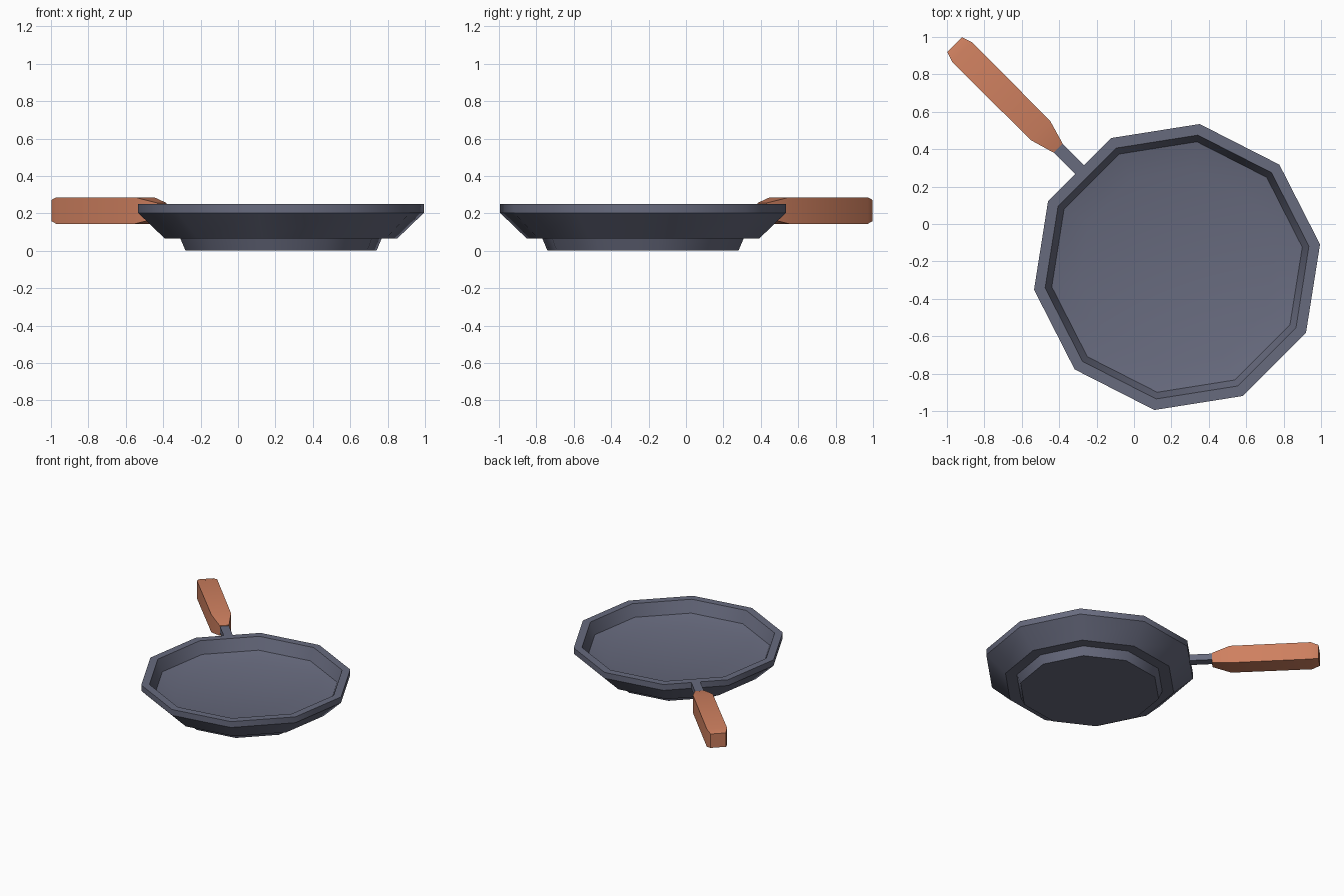
import bpy, bmesh, math
from mathutils import Matrix, Vector

if "Cube" in bpy.data.objects:
    bpy.data.objects.remove(bpy.data.objects["Cube"])


def material(name, rgb):
    m = bpy.data.materials.new(name)
    m.diffuse_color = (*rgb, 1)
    m.use_nodes = True
    m.node_tree.nodes["Principled BSDF"].inputs["Base Color"].default_value = m.diffuse_color
    return m


iron = material("slate iron", (0.136, 0.145, 0.208))
wood = material("orange wood", (0.62, 0.215, 0.115))


def loft(name, rings, mat, matrix):
    """Skin a list of equal-length point rings and cap both ends."""
    bm = bmesh.new()
    loops = [[bm.verts.new(p) for p in ring] for ring in rings]
    n = len(loops[0])
    for a, b in zip(loops, loops[1:]):
        for i in range(n):
            j = (i + 1) % n
            bm.faces.new((a[i], a[j], b[j], b[i]))
    bm.faces.new(loops[0][::-1])
    bm.faces.new(loops[-1])
    bmesh.ops.recalc_face_normals(bm, faces=bm.faces)
    me = bpy.data.meshes.new(name)
    bm.to_mesh(me)
    bm.free()
    me.materials.append(mat)
    ob = bpy.data.objects.new(name, me)
    bpy.context.collection.objects.link(ob)
    ob.matrix_world = matrix
    bpy.ops.object.select_all(action='DESELECT')
    ob.select_set(True)
    bpy.context.view_layer.objects.active = ob
    bpy.ops.object.shade_smooth_by_angle(angle=math.radians(40))
    return ob


def ten_gon(r, z):
    return [Vector((r * math.cos(math.radians(9 + 36 * i)),
                    r * math.sin(math.radians(9 + 36 * i)), z)) for i in range(10)]


def box_ring(t, w, z0, z1):
    """Rectangle across the handle axis at distance t."""
    return [Vector((t, -w, z0)), Vector((t, w, z0)), Vector((t, w, z1)), Vector((t, -w, z1))]


# Pan: foot, step, sloping side, rim band, inner wall, floor
profile = [(0.517, 0), (0.545, 0.066), (0.63, 0.066), (0.774, 0.203), (0.774, 0.25),
           (0.714, 0.25), (0.678, 0.155), (0.53, 0.12)]
loft("pan", [ten_gon(r, z) for r, z in profile], iron,
     Matrix.Translation((0.23, -0.23, 0)))

# Neck and grip run along the back-left diagonal
diagonal = Matrix.Rotation(math.radians(135), 4, 'Z')
loft("handle_neck", [box_ring(t, 0.033, 0.2, 0.25) for t in (0.4, 0.6)], iron, diagonal)
grip = [(0.573, 0.034, 0.04), (0.707, 0.073, 0.071), (1.30, 0.075, 0.071), (1.356, 0.056, 0.056)]
loft("handle_grip", [box_ring(t, w, 0.215 - h, 0.215 + h) for t, w, h in grip], wood, diagonal)
